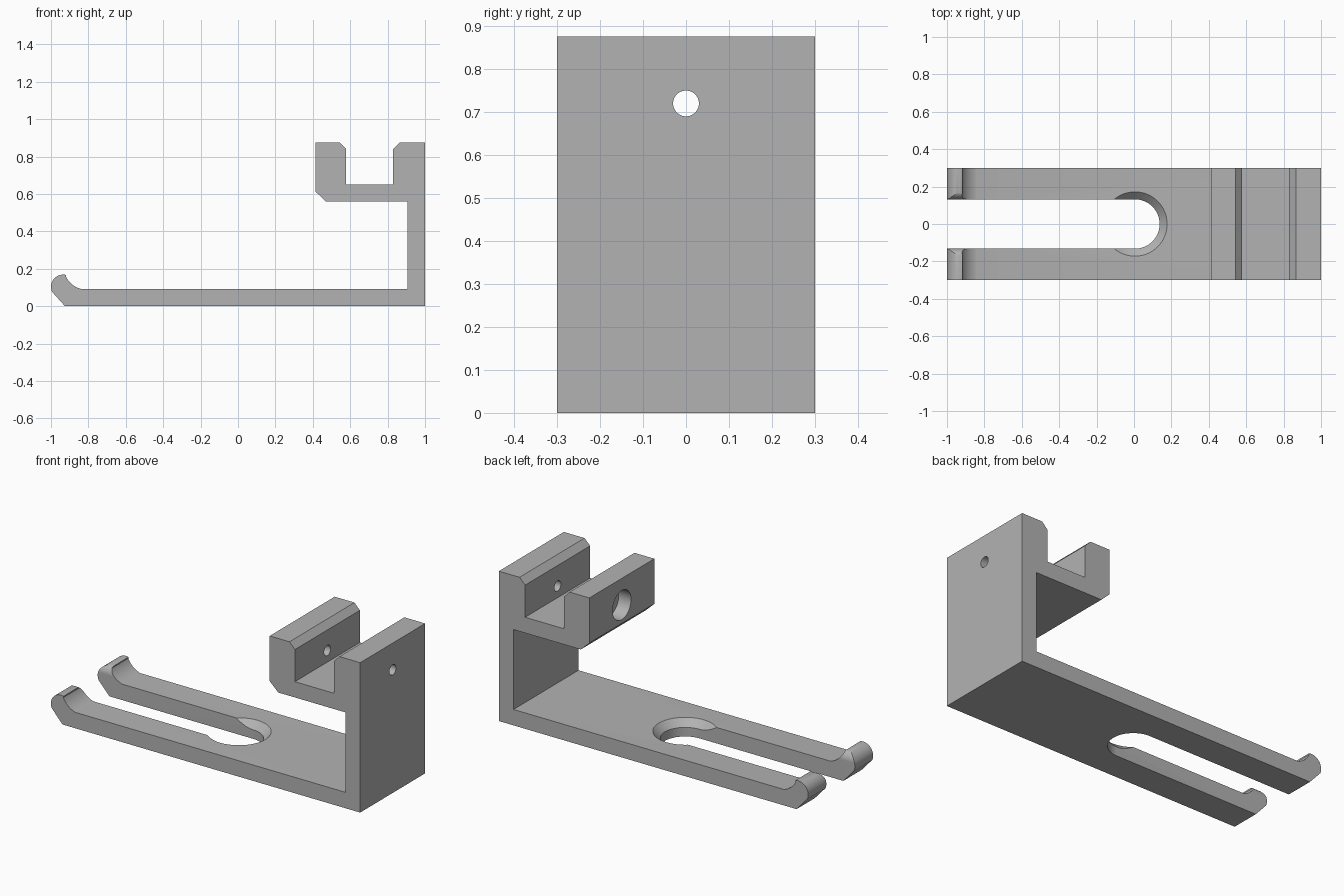
import bpy, bmesh, math
from mathutils import Matrix, Vector

cube = bpy.data.objects.get("Cube")
if cube:
    bpy.data.objects.remove(cube, do_unlink=True)

grey = bpy.data.materials.new("plain grey")
grey.use_nodes = True
grey.diffuse_color = (0.45, 0.45, 0.45, 1)
grey.node_tree.nodes["Principled BSDF"].inputs["Base Color"].default_value = grey.diffuse_color


def arc(cx, cy, r, start, end, steps):
    """Points of a circular arc, angles in degrees."""
    angles = [math.radians(start + (end - start) * i / steps) for i in range(steps + 1)]
    return [(cx + r * math.cos(a), cy + r * math.sin(a)) for a in angles]


def extrude(name, points, to_3d, offset):
    """Prism from a 2D outline, mapped into space and swept by offset."""
    bm = bmesh.new()
    face = bm.faces.new([bm.verts.new(to_3d(u, v)) for u, v in points])
    swept = bmesh.ops.extrude_face_region(bm, geom=[face])["geom"]
    verts = [g for g in swept if isinstance(g, bmesh.types.BMVert)]
    bmesh.ops.translate(bm, verts=verts, vec=Vector(offset))
    return finish(name, bm)


def cone(name, r1, r2, depth, location, axis="Z"):
    """Round cutter along z or x."""
    bm = bmesh.new()
    turn = Matrix.Rotation(math.pi / 2, 4, "Y") if axis == "X" else Matrix()
    bmesh.ops.create_cone(bm, cap_ends=True, segments=64, radius1=r1, radius2=r2,
                          depth=depth, matrix=Matrix.Translation(location) @ turn)
    return finish(name, bm)


def finish(name, bm):
    bmesh.ops.recalc_face_normals(bm, faces=bm.faces)
    mesh = bpy.data.meshes.new(name)
    bm.to_mesh(mesh)
    bm.free()
    mesh.materials.append(grey)
    obj = bpy.data.objects.new(name, mesh)
    bpy.context.collection.objects.link(obj)
    return obj


# Side outline of the bracket: base, wall, upper channel, upturned tip
outline = [(-0.925, 0), (1, 0), (1, 0.876), (0.866, 0.876), (0.83, 0.84),
           (0.83, 0.652), (0.578, 0.652), (0.578, 0.84), (0.543, 0.876),
           (0.415, 0.876), (0.415, 0.612), (0.47, 0.56), (0.905, 0.56), (0.905, 0.093)]
outline += arc(-0.81, 0.21, 0.121, 255, 205, 10)   # hollow behind the tip
outline += arc(-0.935, 0.104, 0.065, 75, 205, 14)  # rounded nose
bracket = extrude("bracket", outline, lambda x, z: (x, -0.3, z), (0, 0.6, 0))

# Open slot with a round end and a countersink
slot = [(-1.2, 0.132), (-1.2, -0.132)] + arc(0.005, 0, 0.132, -90, 90, 32)
cutters = [
    extrude("slot_cutter", slot, lambda x, y: (x, y, -0.1), (0, 0, 0.5)),
    cone("countersink_cutter", 0.124, 0.18, 0.056, (0.005, 0, 0.073)),
    # Screw hole through the channel and the wider recess at its outer side
    cone("screw_hole_cutter", 0.03, 0.03, 1.0, (0.75, 0, 0.72), "X"),
    cone("recess_cutter", 0.085, 0.085, 0.2, (0.395, 0, 0.72), "X"),
]

# Rounded inner top edges of both prong tips
r = 0.05
for side in (1, -1):
    corner = [(0.12, 0.2), (0.12, 0.121)] + arc(0.132 + r, 0.121, r, 180, 90, 10)
    corner.append((0.132 + r, 0.2))
    cutters.append(extrude("tip_round_cutter", corner,
                           lambda y, z: (-1.1, y * side, z), (0.26, 0, 0)))

bpy.ops.object.select_all(action="DESELECT")
bpy.context.view_layer.objects.active = bracket
bracket.select_set(True)
for cutter in cutters:
    mod = bracket.modifiers.new(cutter.name, "BOOLEAN")
    mod.operation = "DIFFERENCE"
    mod.solver = "EXACT"
    mod.object = cutter
    bpy.ops.object.modifier_apply(modifier=mod.name)
    bpy.data.objects.remove(cutter, do_unlink=True)
bpy.ops.object.shade_smooth_by_angle(angle=math.radians(25))
